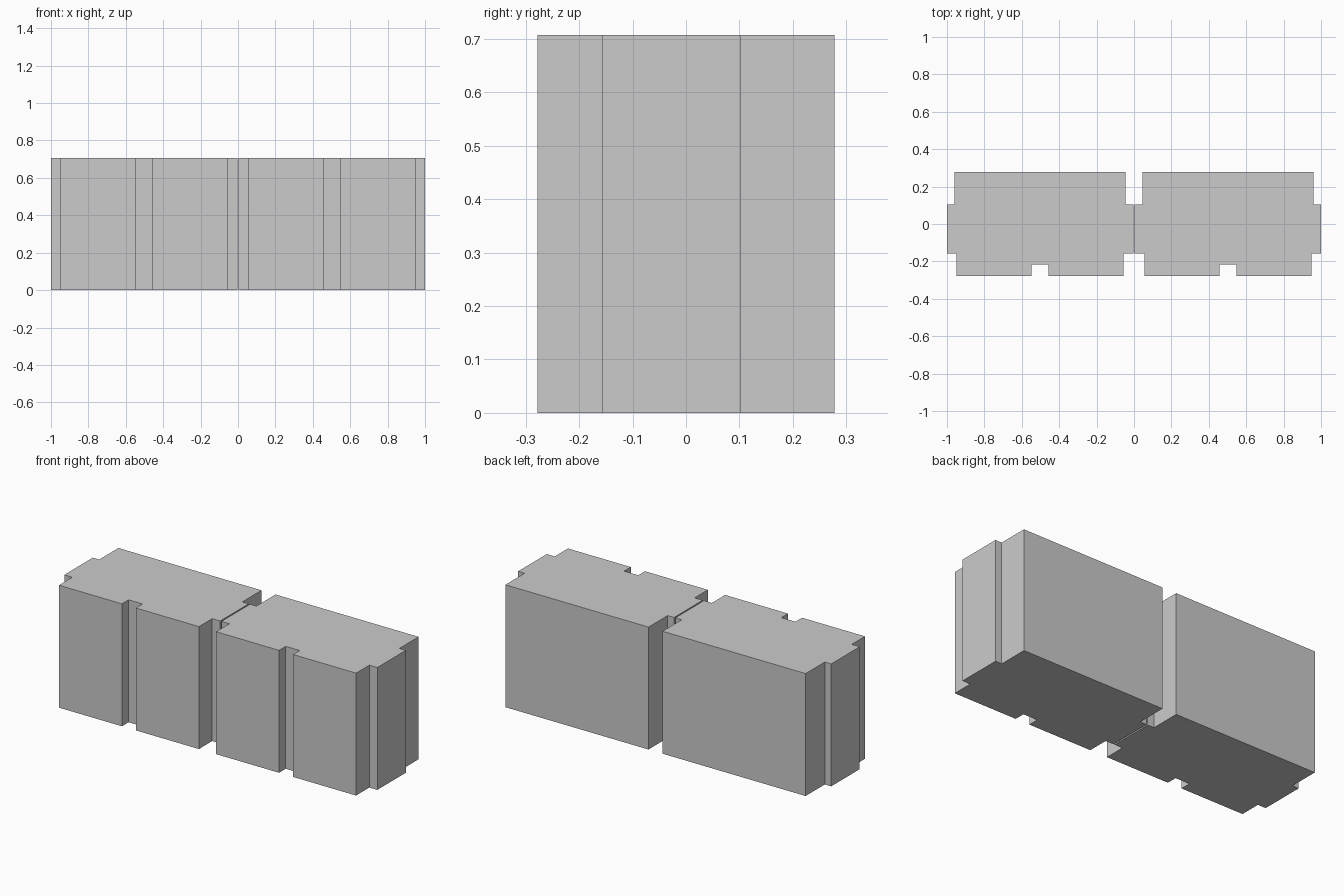
import bpy
import bmesh

if "Cube" in bpy.data.objects:
    bpy.data.objects.remove(bpy.data.objects["Cube"])

HEIGHT = 0.707

# Right half of one block's plan outline (x from block centre, y), front to back
HALF = [(0.045, -0.217), (0.045, -0.278), (0.447, -0.278), (0.447, -0.157),
        (0.498, -0.157), (0.498, 0.103), (0.457, 0.103), (0.457, 0.278)]


def make_block(name, cx):
    # Mirror the half outline, then extrude it up to full height
    outline = HALF + [(-x, y) for x, y in reversed(HALF)]
    bm = bmesh.new()
    base = bm.faces.new([bm.verts.new((x, y, 0)) for x, y in outline])
    top = bmesh.ops.extrude_face_region(bm, geom=[base], use_keep_orig=True)
    verts = [g for g in top["geom"] if isinstance(g, bmesh.types.BMVert)]
    bmesh.ops.translate(bm, verts=verts, vec=(0, 0, HEIGHT))
    bmesh.ops.recalc_face_normals(bm, faces=bm.faces)
    mesh = bpy.data.meshes.new(name)
    bm.to_mesh(mesh)
    bm.free()
    obj = bpy.data.objects.new(name, mesh)
    obj.location.x = cx
    bpy.context.collection.objects.link(obj)


# Two identical notched blocks with a hairline gap between them
make_block("left_block", -0.502)
make_block("right_block", 0.502)
